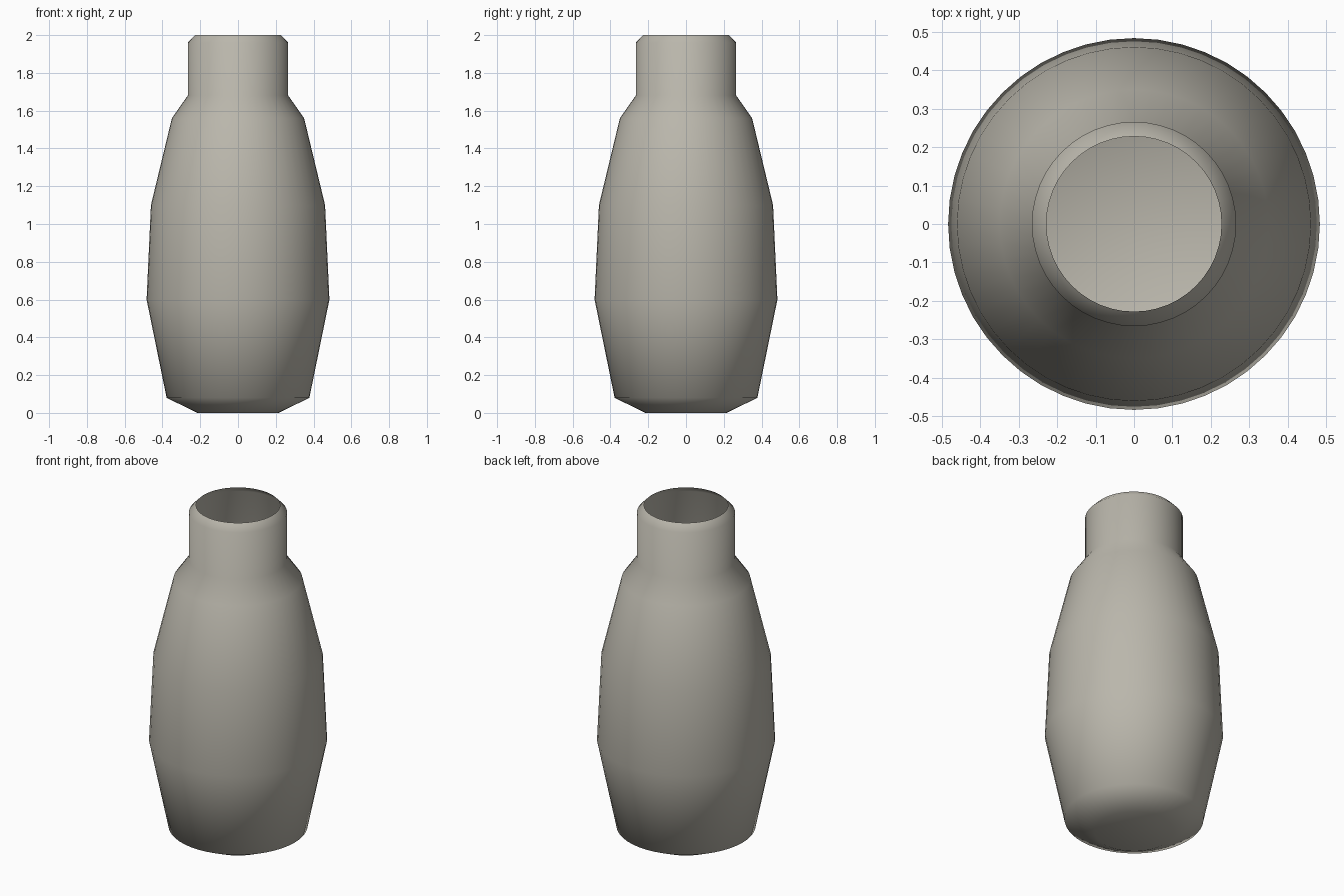
import bpy
import bmesh
import math

cube = bpy.data.objects.get("Cube")
if cube:
    bpy.data.objects.remove(cube, do_unlink=True)

SIDES = 48

# Warm grey stoneware
clay = bpy.data.materials.new("warm_grey_clay")
colour = (0.49, 0.47, 0.41, 1.0)
clay.use_nodes = True
clay.diffuse_color = colour
shader = next(n for n in clay.node_tree.nodes if n.type == "BSDF_PRINCIPLED")
shader.inputs["Base Color"].default_value = colour


def lathe(name, profile, flip=False):
    """Turn a bottom-to-top (radius, height) profile, closing its first ring."""
    bm = bmesh.new()
    rings = []
    for radius, height in profile:
        ring = []
        for i in range(SIDES):
            a = math.tau * i / SIDES
            ring.append(bm.verts.new((radius * math.cos(a), radius * math.sin(a), height)))
        rings.append(ring)
    for low, high in zip(rings, rings[1:]):
        for i in range(SIDES):
            j = (i + 1) % SIDES
            bm.faces.new((low[i], low[j], high[j], high[i]))
    bm.faces.new(list(reversed(rings[0])))
    if flip:
        bmesh.ops.reverse_faces(bm, faces=bm.faces[:])
    for face in bm.faces:
        face.smooth = True
    mesh = bpy.data.meshes.new(name)
    bm.to_mesh(mesh)
    bm.free()
    mesh.materials.append(clay)
    obj = bpy.data.objects.new(name, mesh)
    bpy.context.collection.objects.link(obj)
    return obj


# Thin outer wall: foot, belly, shoulder, neck and bevelled open lip
lathe("vase_wall", [
    (0.215, 0.0), (0.378, 0.08), (0.484, 0.60), (0.461, 1.10),
    (0.35, 1.56), (0.266, 1.68), (0.266, 1.96), (0.228, 2.0),
])

# Shallow bowl forming the inside floor
lathe("inner_floor", [(0.21, 0.01), (0.37, 0.09)], flip=True)
